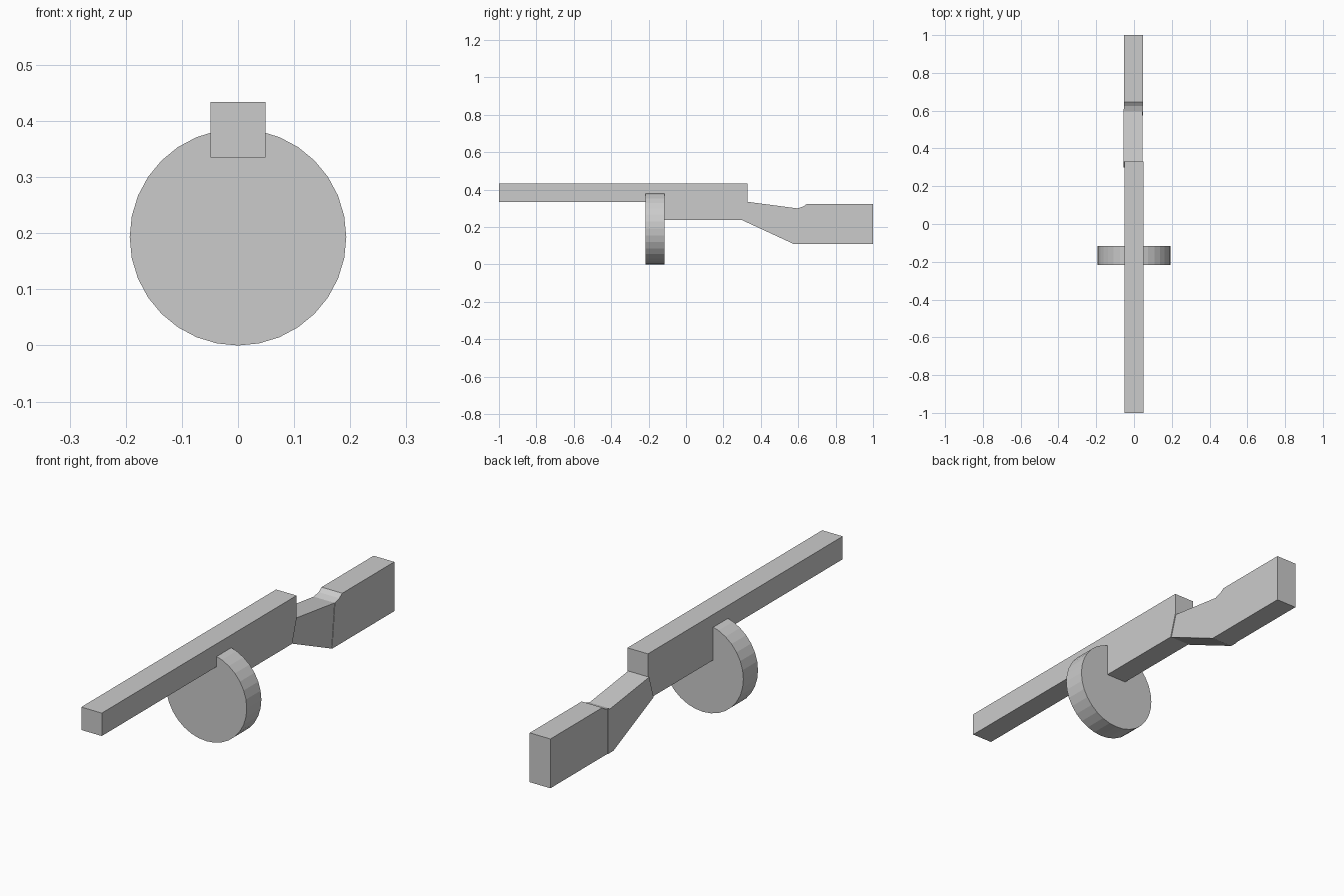
import bpy, bmesh
from math import pi, sin, cos

if "Cube" in bpy.data.objects:
    bpy.data.objects.remove(bpy.data.objects["Cube"])


def prism(name, profile, x0, x1):
    """Extrude a (y, z) profile from x0 to x1."""
    bm = bmesh.new()
    face = bm.faces.new([bm.verts.new((x0, y, z)) for y, z in profile])
    res = bmesh.ops.extrude_face_region(bm, geom=[face])
    verts = [v for v in res["geom"] if isinstance(v, bmesh.types.BMVert)]
    bmesh.ops.translate(bm, verts=verts, vec=(x1 - x0, 0, 0))
    bmesh.ops.recalc_face_normals(bm, faces=bm.faces)
    mesh = bpy.data.meshes.new(name)
    bm.to_mesh(mesh)
    bm.free()
    obj = bpy.data.objects.new(name, mesh)
    bpy.context.collection.objects.link(obj)
    return obj


W = 0.049

# Long square barrel and the receiver block below its rear half
prism("barrel", [(-1, 0.335), (0.33, 0.335), (0.33, 0.434), (-1, 0.434)], -W, W)
prism("receiver", [(-0.165, 0.237), (0.30, 0.237), (0.33, 0.335), (-0.165, 0.335)], -W, W)

# Sloping neck, slightly offset sideways
prism("stock_neck", [(0.30, 0.237), (0.575, 0.11), (0.61, 0.11),
                     (0.61, 0.303), (0.595, 0.30), (0.33, 0.335)], -0.055, 0.045)

# Shoulder stock with a chamfered front top edge
prism("shoulder_stock", [(0.575, 0.11), (1, 0.11), (1, 0.323), (0.645, 0.323),
                         (0.625, 0.309), (0.595, 0.30)], -W - 0.003, W - 0.002)

# Flat round drum magazine, 32 sides with a vertex at the bottom
R = 0.193
bpy.ops.mesh.primitive_cylinder_add(vertices=32, radius=R, depth=0.10,
                                    location=(0, -0.166, R), rotation=(pi / 2, 0, 0))
bpy.context.object.name = "drum_magazine"
